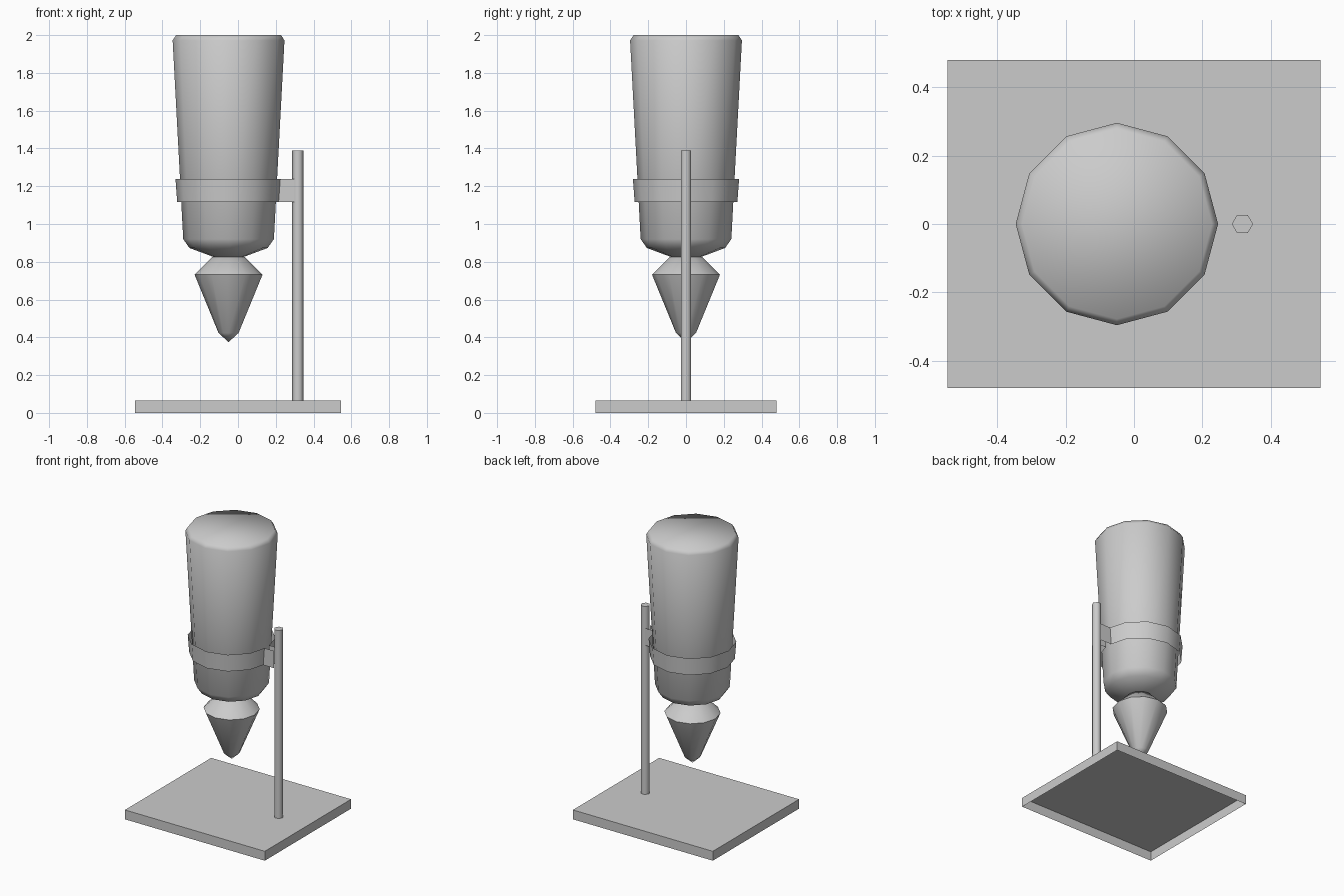
import bpy, bmesh, math

if "Cube" in bpy.data.objects:
    bpy.data.objects.remove(bpy.data.objects["Cube"])

AXIS_X = -0.05  # bottle axis


def finish(name, bm, smooth=None):
    me = bpy.data.meshes.new(name)
    bm.to_mesh(me)
    bm.free()
    ob = bpy.data.objects.new(name, me)
    bpy.context.collection.objects.link(ob)
    if smooth:
        bpy.ops.object.select_all(action='DESELECT')
        ob.select_set(True)
        bpy.context.view_layer.objects.active = ob
        bpy.ops.object.shade_smooth_by_angle(angle=math.radians(smooth))
    return ob


def lathe(name, profile, cx, sides, smooth, cap_bottom=False, cap_top=False):
    """Revolve (radius, z) points, listed bottom to top; radius 0 makes a tip."""
    bm = bmesh.new()
    rings = []
    for r, z in profile:
        n = sides if r else 1
        rings.append([bm.verts.new((cx + r * math.cos(math.tau * i / sides),
                                    r * math.sin(math.tau * i / sides), z))
                      for i in range(n)])
    for a, b in zip(rings, rings[1:]):
        for i in range(sides):
            j = (i + 1) % sides
            if len(a) == 1:
                bm.faces.new((a[0], b[j], b[i]))
            else:
                bm.faces.new((a[i], a[j], b[j], b[i]))
    if cap_bottom:
        bm.faces.new(rings[0][::-1])
    if cap_top:
        bm.faces.new(rings[-1])
    return finish(name, bm, smooth)


# Base plate, open underneath
bm = bmesh.new()
bmesh.ops.create_cube(bm, size=1)
for v in bm.verts:
    v.co = (v.co.x * 1.09, v.co.y * 0.96, (v.co.z + 0.5) * 0.066)
bm.normal_update()
bmesh.ops.delete(bm, geom=[f for f in bm.faces if f.normal.z < -0.5], context='FACES')
finish("base_plate", bm)

# Upright pole
lathe("pole", [(0.031, 0.066), (0.031, 1.39)], 0.317, 6, 65, cap_top=True)

# Inverted bottle
lathe("bottle", [(0.078, 0.825), (0.207, 0.873), (0.24, 0.92),
                 (0.296, 1.972), (0.278, 2.0)],
      AXIS_X, 12, 60, cap_bottom=True, cap_top=True)

# Pointed nozzle
lathe("nozzle", [(0, 0.375), (0.053, 0.423), (0.18, 0.732), (0.085, 0.826)],
      AXIS_X, 12, 60, cap_top=True)

# Thin strap around the bottle whose ends run out to the pole
bm = bmesh.new()
rows = []
for r, z in ((0.272, 1.117), (0.281, 1.238)):
    x = AXIS_X + r - 0.007
    pts = [(0.3, 0.026), (x, 0.026)]
    pts += [(AXIS_X + r * math.cos(math.tau * i / 12), r * math.sin(math.tau * i / 12))
            for i in range(1, 12)]
    pts += [(x, -0.026), (0.3, -0.026)]
    rows.append([bm.verts.new((px, py, z)) for px, py in pts])
low, high = rows
for i in range(len(low) - 1):
    bm.faces.new((low[i], low[i + 1], high[i + 1], high[i]))
finish("strap", bm, 40)
